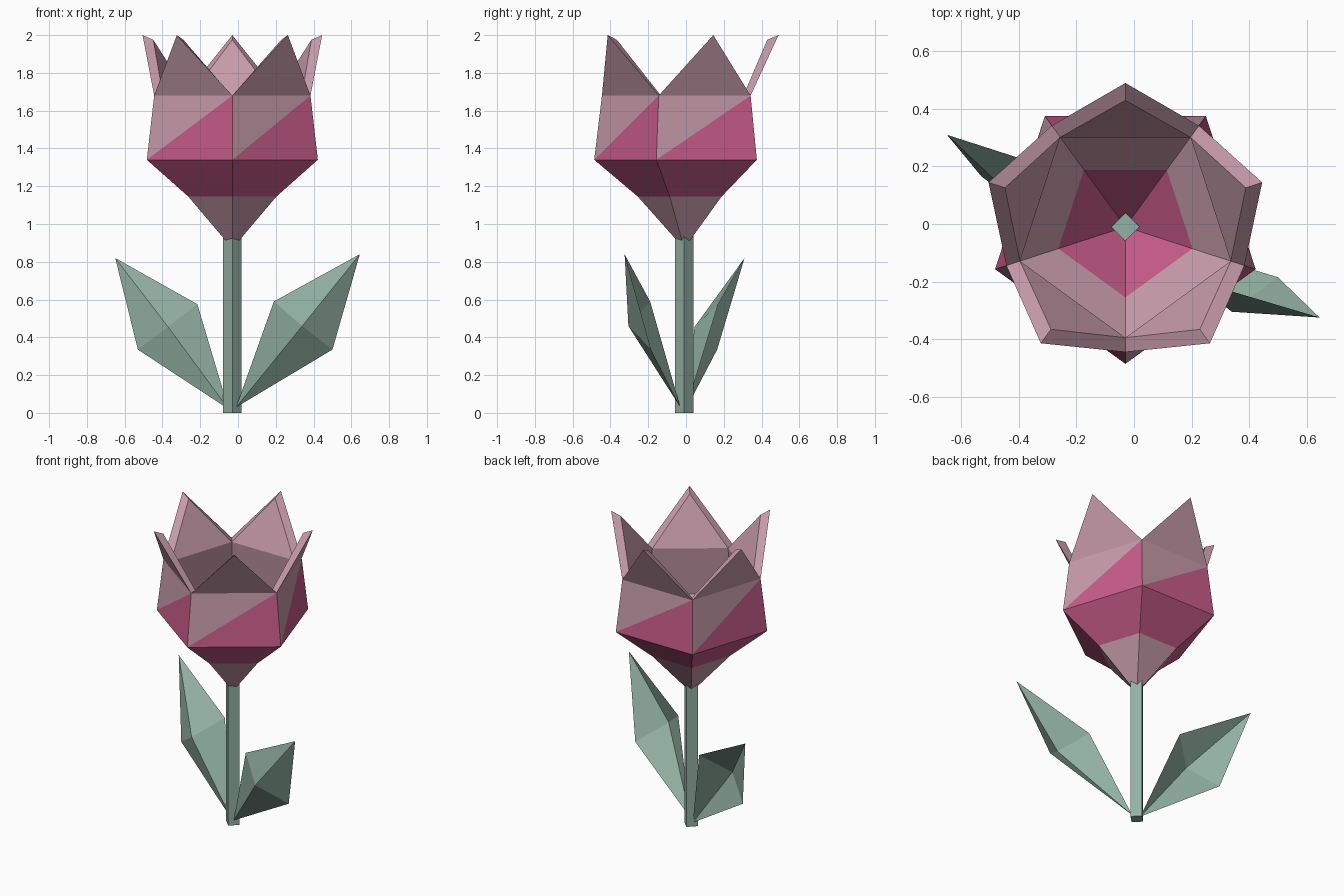
import bpy
import bmesh
from math import cos, sin, radians
from mathutils import Vector

cube = bpy.data.objects.get("Cube")
if cube:
    bpy.data.objects.remove(cube, do_unlink=True)

CX, CY = -0.03, -0.01   # flower axis
PETALS = 5
STEP = 360 / PETALS


def material(name, color):
    mat = bpy.data.materials.new(name)
    mat.use_nodes = True
    mat.diffuse_color = (*color, 1)
    mat.node_tree.nodes["Principled BSDF"].inputs["Base Color"].default_value = (*color, 1)
    return mat


pale = material("pale_pink", (0.57, 0.33, 0.40))
magenta = material("magenta", (0.58, 0.107, 0.254))
green = material("sage_green", (0.29, 0.44, 0.37))
PALE, MAGENTA = 0, 1


def finish(bm, name, mats):
    mesh = bpy.data.meshes.new(name)
    bm.to_mesh(mesh)
    bm.free()
    for mat in mats:
        mesh.materials.append(mat)
    obj = bpy.data.objects.new(name, mesh)
    bpy.context.collection.objects.link(obj)
    return obj


def ring(bm, radius, z, start=-90.0, count=PETALS):
    verts = []
    for k in range(count):
        a = radians(start + k * 360 / count)
        verts.append(bm.verts.new((CX + radius * cos(a), CY + radius * sin(a), z)))
    return verts


# Flower head: an outer and an inner skin joined along the petal rim
bm = bmesh.new()


def face(verts, color, flip=False):
    f = bm.faces.new(verts[::-1] if flip else verts)
    f.material_index = color


def skin(apex_z, profile, tip, inner):
    apex = bm.verts.new((CX, CY, apex_z))
    low, wide, notch = [ring(bm, r, z) for r, z in profile]
    tips = ring(bm, *tip, start=-90 + STEP / 2)
    base_color, cup_color = (MAGENTA, PALE) if inner else (PALE, MAGENTA)
    for k in range(PETALS):
        n = (k + 1) % PETALS
        face([apex, low[n], low[k]], base_color, inner)
        face([low[k], low[n], wide[n], wide[k]], cup_color, inner)
        # each wall panel is split by a diagonal into two colours
        face([wide[k], wide[n], notch[n]], PALE if inner else MAGENTA, inner)
        face([wide[k], notch[n], notch[k]], PALE, inner)
        face([notch[k], notch[n], tips[k]], PALE, inner)
    return notch, tips


notch_o, tips_o = skin(0.87, [(0.245, 1.145), (0.476, 1.34), (0.435, 1.68)], (0.5, 2.0), False)
notch_i, tips_i = skin(0.94, [(0.245, 1.19), (0.425, 1.36), (0.385, 1.675)], (0.44, 1.975), True)
for k in range(PETALS):
    n = (k + 1) % PETALS
    face([notch_o[k], tips_o[k], tips_i[k], notch_i[k]], PALE)
    face([tips_o[k], notch_o[n], notch_i[n], tips_i[k]], PALE)
finish(bm, "flower_head", [pale, magenta])

# Stem: a square post set cornerwise
bm = bmesh.new()
bottom = ring(bm, 0.049, 0, count=4)
top = ring(bm, 0.049, 1.01, count=4)
bm.faces.new(bottom[::-1])
bm.faces.new(top)
for k in range(4):
    n = (k + 1) % 4
    bm.faces.new([bottom[k], bottom[n], top[n], top[k]])
finish(bm, "stem", [green])


# Leaves: folded four-facet sheets around a central bulge
def leaf(name, base, upper, tip, lower, bulge):
    bm = bmesh.new()
    rim = [bm.verts.new(Vector(p)) for p in (base, upper, tip, lower)]
    mid = bm.verts.new(Vector(bulge))
    for k in range(4):
        bm.faces.new([rim[(k + 1) % 4], rim[k], mid])
    bmesh.ops.recalc_face_normals(bm, faces=bm.faces)
    if sum(f.normal.y for f in bm.faces) > 0:
        bmesh.ops.reverse_faces(bm, faces=bm.faces)
    finish(bm, name, [green])


leaf("left_leaf", (-0.01, -0.03, 0.03), (0.19, -0.19, 0.59), (0.645, -0.325, 0.84),
     (0.5, -0.185, 0.335), (0.34, -0.305, 0.46))
leaf("right_leaf", (-0.05, 0.0, 0.02), (-0.215, 0.17, 0.575), (-0.65, 0.31, 0.82),
     (-0.53, 0.165, 0.335), (-0.37, 0.045, 0.455))
